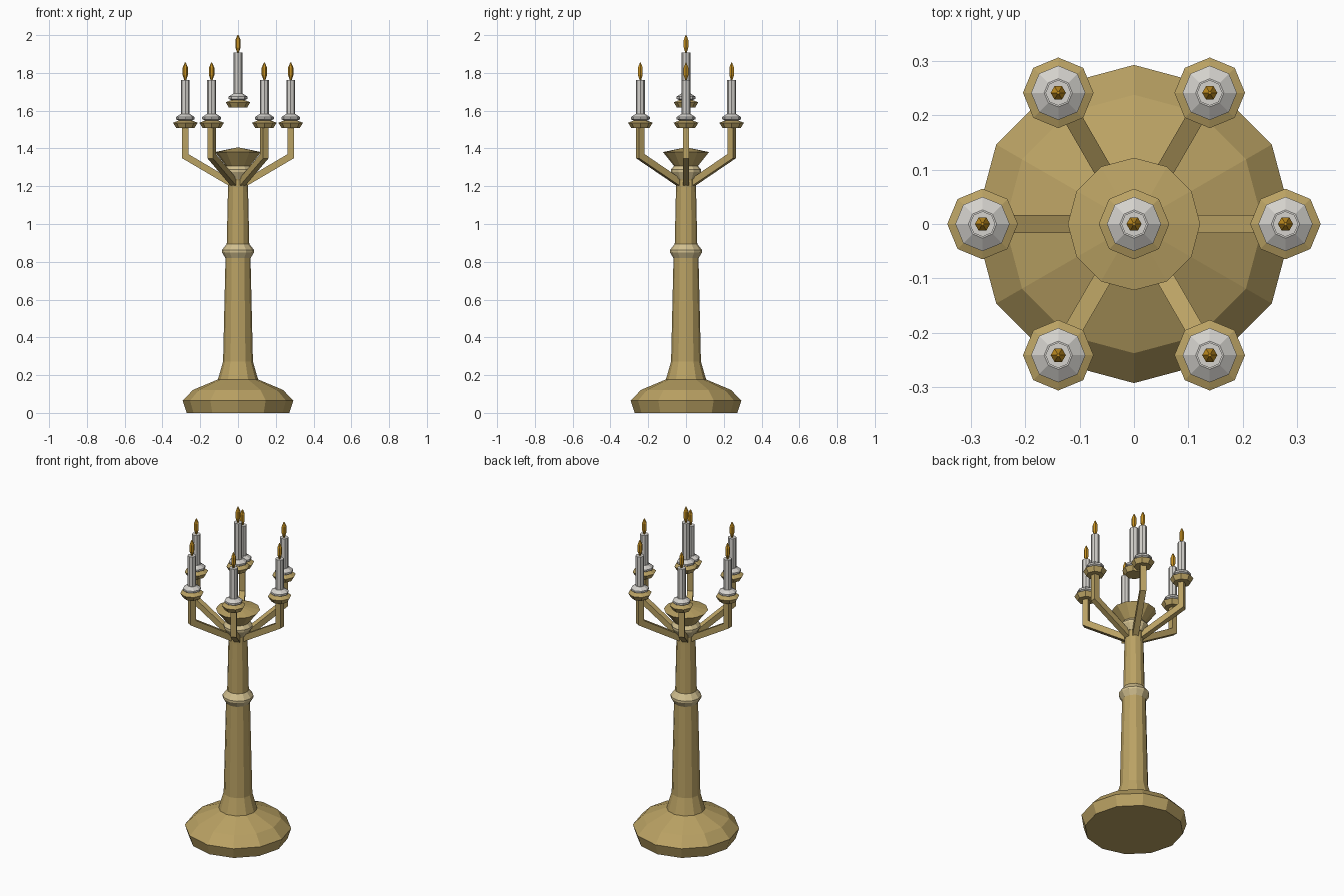
import bpy, bmesh, math
from mathutils import Vector

if "Cube" in bpy.data.objects:
    bpy.data.objects.remove(bpy.data.objects["Cube"])


def material(name, srgb):
    m = bpy.data.materials.new(name)
    m.diffuse_color = [((c + 0.055) / 1.055) ** 2.4 for c in srgb] + [1]
    m.use_nodes = True
    m.node_tree.nodes["Principled BSDF"].inputs["Base Color"].default_value = m.diffuse_color
    return m


GOLD = material("old gold", (0.73, 0.635, 0.39))
PALE = material("pale gold", (0.82, 0.75, 0.56))
WAX = material("white wax", (0.83, 0.82, 0.80))
FLAME = material("amber flame", (0.78, 0.57, 0.13))


def finish(name, bm, mat):
    bmesh.ops.recalc_face_normals(bm, faces=bm.faces)
    me = bpy.data.meshes.new(name)
    bm.to_mesh(me)
    bm.free()
    me.materials.append(mat)
    ob = bpy.data.objects.new(name, me)
    bpy.context.collection.objects.link(ob)
    return ob


def bridge(bm, rings):
    """Join equal rings of vertices with quads and cap both ends."""
    n = len(rings[0])
    for a, b in zip(rings, rings[1:]):
        for i in range(n):
            j = (i + 1) % n
            bm.faces.new((a[i], a[j], b[j], b[i]))
    bm.faces.new(rings[0])
    bm.faces.new(rings[-1])


def lathe(name, profile, sides, mat, at=(0, 0, 0)):
    """Turned solid from (radius, height) pairs."""
    bm = bmesh.new()
    rings = []
    for r, z in profile:
        rings.append([bm.verts.new((r * math.cos(t), r * math.sin(t), z))
                      for t in (2 * math.pi * i / sides for i in range(sides))])
    bridge(bm, rings)
    ob = finish(name, bm, mat)
    ob.location = at
    return ob


def arm(name, angle):
    """Square bar rising outwards, then turning upright."""
    bm = bmesh.new()
    h = 0.0165
    out = Vector((math.cos(angle), math.sin(angle), 0))
    side = Vector((-out.y, out.x, 0))
    # (radius, height) on the inner/upper edge and on the outer/lower edge
    pairs = [((0.012, 1.222), (0.03, 1.192)),
             ((0.279 - h, 1.370), (0.279 + h, 1.348)),
             ((0.279 - h, 1.515), (0.279 + h, 1.515))]
    rings = []
    for (r0, z0), (r1, z1) in pairs:
        rings.append([bm.verts.new(out * r + side * s + Vector((0, 0, z)))
                      for r, z, s in ((r0, z0, -h), (r1, z1, -h),
                                      (r1, z1, h), (r0, z0, h))])
    bridge(bm, rings)
    return finish(name, bm, GOLD)


def candle(label, x, y, z, height):
    """Drip cup, wax collar, candle and flame; z is the cup underside."""
    lathe(label + "_cup", [(0.048, 0), (0.065, 0.028), (0.030, 0.042)],
          8, GOLD, (x, y, z))
    lathe(label + "_collar", [(0.030, 0.038), (0.050, 0.047), (0.050, 0.058),
                              (0.026, 0.074)], 8, WAX, (x, y, z))
    lathe(label + "_wax", [(0.0235, 0.072), (0.0235, height)], 8, WAX, (x, y, z))
    lathe(label + "_flame", [(0.005, 0), (0.014, 0.026), (0.014, 0.066),
                             (0.003, 0.092)], 6, FLAME, (x, y, z + height))


# Foot and tapering stem
lathe("foot", [(0.272, 0), (0.293, 0.065), (0.238, 0.122), (0.107, 0.177)], 12, GOLD)
lathe("lower_stem", [(0.107, 0.175), (0.079, 0.272), (0.066, 0.83)], 12, GOLD)
lathe("stem_ring", [(0.062, 0.812), (0.085, 0.850), (0.085, 0.862),
                    (0.058, 0.897)], 12, PALE)
lathe("upper_stem", [(0.060, 0.88), (0.053, 1.19), (0.053, 1.24)], 12, GOLD)

# Neck ring and top bowl
lathe("neck", [(0.053, 1.23), (0.066, 1.272), (0.060, 1.33)], 12, GOLD)
lathe("neck_ring", [(0.060, 1.238), (0.080, 1.275), (0.080, 1.288),
                    (0.060, 1.312)], 12, PALE)
lathe("top_bowl", [(0.062, 1.306), (0.122, 1.381), (0.004, 1.405)], 12, GOLD)

# Six arms with candles, plus the raised centre candle
for k in range(6):
    a = k * math.pi / 3
    arm(f"arm_{k + 1}", a)
    candle(f"candle_{k + 1}", 0.279 * math.cos(a), 0.279 * math.sin(a), 1.508, 0.254)
candle("centre_candle", 0, 0, 1.616, 0.292)
